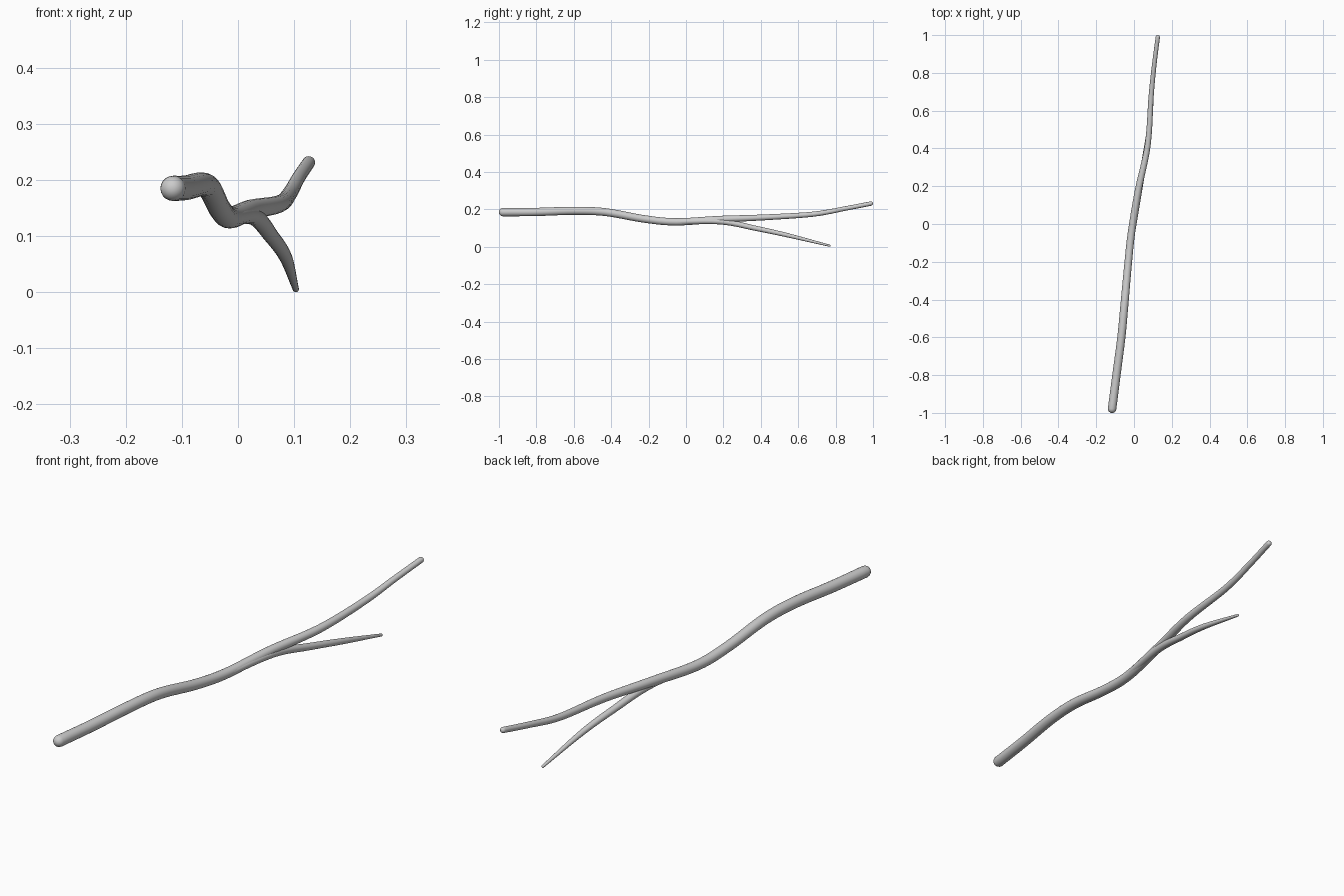
import bpy, bmesh, math
from mathutils import Vector

if "Cube" in bpy.data.objects:
    bpy.data.objects.remove(bpy.data.objects["Cube"])

SIDES = 20


def smooth_path(pts, steps=6):
    """Catmull-Rom samples of (x, y, z, radius) points."""
    p = [Vector(q) for q in pts]
    p = [2 * p[0] - p[1]] + p + [2 * p[-1] - p[-2]]
    out = []
    for i in range(1, len(p) - 2):
        a, b, c, d = p[i - 1:i + 3]
        for s in range(steps):
            t = s / steps
            out.append(0.5 * (2 * b + (c - a) * t + (2 * a - 5 * b + 4 * c - d) * t**2
                              + (3 * b - a - 3 * c + d) * t**3))
    out.append(p[-2])
    return out


def limb(name, pts):
    """Tapered round tube with domed ends."""
    path = smooth_path(pts)
    n = len(path)
    rings = []
    for i, q in enumerate(path):
        tan = (path[min(i + 1, n - 1)].to_3d() - path[max(i - 1, 0)].to_3d()).normalized()
        rings.append((q.to_3d(), tan, q[3]))

    def dome(ring, sign):
        c, t, r = ring
        return [(c + t * sign * r * math.sin(a), t, r * math.cos(a))
                for a in (math.radians(k) for k in (20, 40, 60, 78))]

    rings = dome(rings[0], -1)[::-1] + rings + dome(rings[-1], 1)
    bm = bmesh.new()
    loops = []
    for c, t, r in rings:
        u = t.cross(Vector((0, 0, 1))).normalized()
        v = u.cross(t)
        loops.append([bm.verts.new(c + r * (u * math.cos(a) + v * math.sin(a)))
                      for a in (2 * math.pi * k / SIDES for k in range(SIDES))])
    for a, b in zip(loops, loops[1:]):
        for k in range(SIDES):
            j = (k + 1) % SIDES
            bm.faces.new((a[k], a[j], b[j], b[k]))
    bm.faces.new(loops[0])
    bm.faces.new(loops[-1])
    bmesh.ops.recalc_face_normals(bm, faces=bm.faces)
    for f in bm.faces:
        f.smooth = True
    me = bpy.data.meshes.new(name)
    bm.to_mesh(me)
    bm.free()
    ob = bpy.data.objects.new(name, me)
    bpy.context.collection.objects.link(ob)
    return ob


# main stem, thick front end to thin back end
limb("main_stem", [
    (-0.116, -0.978, 0.185, 0.0225), (-0.093, -0.8, 0.186, 0.022),
    (-0.067, -0.6, 0.192, 0.0215), (-0.051, -0.43, 0.185, 0.021),
    (-0.032, -0.22, 0.148, 0.020), (-0.014, -0.05, 0.133, 0.0195),
    (0.023, 0.18, 0.147, 0.018), (0.073, 0.42, 0.157, 0.0155),
    (0.091, 0.68, 0.174, 0.0135), (0.108, 0.85, 0.204, 0.012),
    (0.126, 0.989, 0.231, 0.0115)])

# thin side twig, splitting off below the stem
limb("side_twig", [
    (-0.014, -0.08, 0.132, 0.014), (0.028, 0.18, 0.135, 0.0155),
    (0.060, 0.37, 0.099, 0.0135), (0.085, 0.54, 0.062, 0.0115),
    (0.103, 0.768, 0.0055, 0.0055)])
